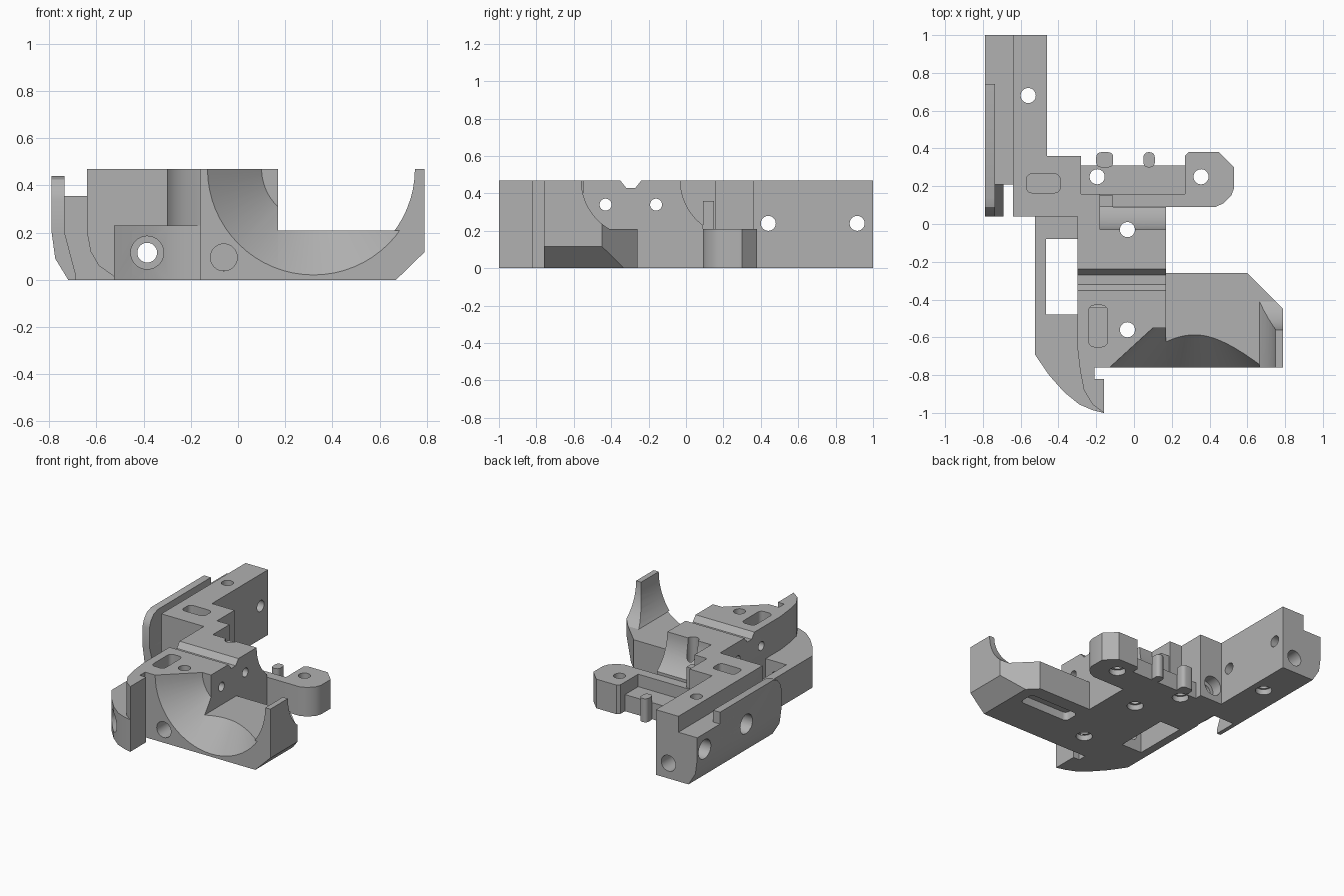
import bpy, bmesh
from math import cos, sin, pi

default = bpy.data.objects.get("Cube")
if default:
    bpy.data.objects.remove(default, do_unlink=True)

grey = bpy.data.materials.new("plain grey")
grey.use_nodes = True
grey.diffuse_color = (0.44, 0.44, 0.44, 1)
grey.node_tree.nodes["Principled BSDF"].inputs["Base Color"].default_value = (0.44, 0.44, 0.44, 1)

PLACE = {
    "x": lambda u, v, w: (w, u, v),
    "y": lambda u, v, w: (u, w, v),
    "z": lambda u, v, w: (u, v, w),
}


def prism(name, pts, axis, a, b, end=None):
    """Extrude an outline along an axis, optionally lofting to a second outline."""
    bm = bmesh.new()
    low = [bm.verts.new(PLACE[axis](u, v, a)) for u, v in pts]
    top = [bm.verts.new(PLACE[axis](u, v, b)) for u, v in (end or pts)]
    bm.faces.new(low)
    bm.faces.new(top)
    n = len(pts)
    for i in range(n):
        j = (i + 1) % n
        bm.faces.new((low[i], low[j], top[j], top[i]))
    bmesh.ops.recalc_face_normals(bm, faces=bm.faces)
    mesh = bpy.data.meshes.new(name)
    bm.to_mesh(mesh)
    bm.free()
    mesh.materials.append(grey)
    ob = bpy.data.objects.new(name, mesh)
    bpy.context.collection.objects.link(ob)
    return ob


def rect(u0, u1, v0, v1):
    return [(u0, v0), (u1, v0), (u1, v1), (u0, v1)]


def circle(u, v, r, n=32):
    return [(u + r * cos(2 * pi * i / n), v + r * sin(2 * pi * i / n)) for i in range(n)]


def rounded(u, v, w, h, r=0.03):
    """Rounded rectangle outline."""
    pts = []
    for k, (sx, sy) in enumerate([(1, 1), (-1, 1), (-1, -1), (1, -1)]):
        for i in range(6):
            t = (k + i / 5) * pi / 2
            pts.append((u + sx * (w / 2 - r) + r * cos(t), v + sy * (h / 2 - r) + r * sin(t)))
    return pts


def cut(targets, *args, **kw):
    """Subtract a prism from each target."""
    cutter = prism("cutter", *args, **kw)
    cutter.hide_render = True
    for ob in targets:
        mod = ob.modifiers.new("cut", "BOOLEAN")
        mod.operation, mod.solver, mod.object = "DIFFERENCE", "EXACT", cutter
        bpy.context.view_layer.update()
        graph = bpy.context.evaluated_depsgraph_get()
        mesh = bpy.data.meshes.new_from_object(ob.evaluated_get(graph))
        ob.modifiers.remove(mod)
        ob.data = mesh
    bpy.data.objects.remove(cutter, do_unlink=True)


TOP, DECK = 0.47, 0.21

# Rear arm with its outer flange and raised lip
arm = prism("rear_arm", rect(-0.64, -0.46, 0.04, 1), "z", 0, TOP)
flange = prism("arm_flange", [(-0.64, 0), (-0.72, 0), (-0.775, 0.09), (-0.79, 0.2),
                              (-0.79, 0.355), (-0.7, 0.355), (-0.64, 0.355)], "y", 0.21, 1)
lip = prism("flange_lip", [(-0.69, 0), (-0.72, 0), (-0.775, 0.09), (-0.79, 0.2), (-0.79, 0.44),
                           (-0.735, 0.44), (-0.735, 0.2), (-0.69, 0.03)], "y", 0.04, 0.74)

# Tall central body with curved nose
body = prism("central_body", [
    (-0.46, 0.04), (-0.46, 0.36), (-0.28, 0.36), (-0.28, 0.16), (-0.18, 0.16), (-0.18, 0.09),
    (0.17, 0.09), (0.17, -0.76), (-0.21, -0.76), (-0.21, -0.82), (-0.16, -0.82), (-0.16, -1),
    (-0.22, -0.955), (-0.265, -0.88), (-0.285, -0.78), (-0.3, -0.65), (-0.3, 0.04)], "z", 0, TOP)

# Low side rail around the window
rail = prism("side_rail", [
    (-0.525, 0.04), (-0.525, -0.69), (-0.45, -0.8), (-0.37, -0.89), (-0.29, -0.955),
    (-0.22, -0.985), (-0.16, -1), (-0.18, -0.95), (-0.25, -0.85), (-0.28, -0.65),
    (-0.28, 0.04)], "z", 0, 0.23)

# Platform and upright fin beside the bowl
deck = prism("platform", [(0.17, -0.26), (0.6, -0.26), (0.79, -0.45), (0.79, -0.76),
                          (0.17, -0.76)], "z", 0, DECK)
fin = prism("fin", [(0.6, -0.4), (0.74, -0.4), (0.79, -0.45), (0.79, -0.76), (0.6, -0.76)],
            "z", DECK, TOP)

# Rear prong: tray, back wall, rounded head and tabs
tray = prism("prong_tray", rect(-0.28, 0.27, 0.09, 0.31), "z", 0, 0.12)
wall = prism("prong_wall", rect(-0.18, 0.27, 0.09, 0.16), "z", 0.12, DECK)
head = prism("prong_head", [(0.27, 0.09), (0.43, 0.09), (0.475, 0.11), (0.515, 0.15), (0.53, 0.19),
                            (0.53, 0.3), (0.45, 0.38), (0.29, 0.38), (0.27, 0.36)], "z", 0, DECK)
tabs = [prism("prong_tab", rounded(x, 0.34, w, 0.08, 0.025), "z", 0, 0.17)
        for x, w in ((-0.155, 0.09), (0.08, 0.06))]
prism("clip_block", rect(-0.18, -0.11, 0.09, 0.15), "z", DECK, 0.36)

# Rounded lip corner and relieved arm corner
cut([lip], [(0.0, 0.32), (0.04, 0.34), (0.055, 0.385), (0.09, 0.425), (0.14, 0.44),
            (0.14, 0.5), (0.0, 0.5)], "x", -0.9, -0.6)
cut([arm], [(-0.7, -0.1), (-0.7, 0.2), (-0.64, 0.2), (-0.625, 0.12), (-0.59, 0.06),
            (-0.52, 0.01), (-0.5, -0.1)], "y", 0, 0.21)

# Window, groove across the body, underside chamfer and channel
cut([rail], rect(-0.465, -0.3, -0.48, -0.08), "z", -0.1, 0.4)
cut([body], [(-0.36, 0.48), (-0.32, 0.43), (-0.27, 0.43), (-0.23, 0.48)], "x", -0.4, 0.3)
cut([deck], [(0.66, -0.01), (0.85, -0.01), (0.85, 0.175)], "y", -0.9, -0.2)
cut([deck], rounded(0.39, -0.42, 0.4, 0.12), "z", -0.1, 0.06)

# Concave seats on the body back and fin back
cut([body], circle(0.27, TOP, 0.30, 64), "x", -0.18, 0.3)
cut([fin], circle(-0.26, TOP, 0.30, 64), "x", 0.5, 0.9)

# Flared bowl
cut([body, deck], circle(0.32, TOP, 0.455, 64), "y", -0.765, -0.55, end=circle(0.32, TOP, 0.22, 64))
cut([fin], circle(0.31, TOP, 0.44, 64), "y", -0.9, -0.3)

# Vertical screw holes and pockets
for targets, x, y in (([arm], -0.56, 0.68), ([tray, tabs[0]], -0.195, 0.25), ([head], 0.355, 0.25),
                      ([body], -0.035, -0.03), ([body], -0.035, -0.56)):
    cut(targets, circle(x, y, 0.04), "z", -0.1, 0.6)
    cut(targets, circle(x, y, 0.055), "z", -0.1, 0.04)
cut([arm, body], rounded(-0.48, 0.215, 0.18, 0.1), "z", 0.37, 0.6)
cut([body], rounded(-0.19, -0.54, 0.1, 0.22), "z", 0.37, 0.6)

# Sideways holes, counterbored on the flange
for y in (0.44, 0.915):
    cut([arm, flange, lip], circle(y, 0.24, 0.04), "x", -0.9, -0.4)
    cut([flange, lip], circle(y, 0.24, 0.07), "x", -0.9, -0.68)
for y in (-0.43, -0.16):
    cut([body], circle(y, 0.34, 0.032), "x", -0.4, 0.3)

# Lengthwise holes
cut([rail, body], circle(-0.385, 0.115, 0.042), "y", -1.1, 0.5)
cut([rail], circle(-0.385, 0.115, 0.07), "y", -1.1, -0.6)
cut([body], circle(-0.385, 0.115, 0.07), "y", 0.28, 0.5)
cut([body], circle(-0.06, 0.095, 0.057), "y", -0.9, -0.6)
cut([arm], circle(-0.56, 0.11, 0.057), "y", 0.85, 1.1)

# Smooth the curved walls while keeping hard edges
bpy.ops.object.select_all(action="DESELECT")
for ob in bpy.context.collection.objects:
    if ob.type == "MESH" and grey.name in ob.data.materials:
        ob.select_set(True)
        bpy.context.view_layer.objects.active = ob
bpy.ops.object.shade_smooth_by_angle(angle=0.5)
